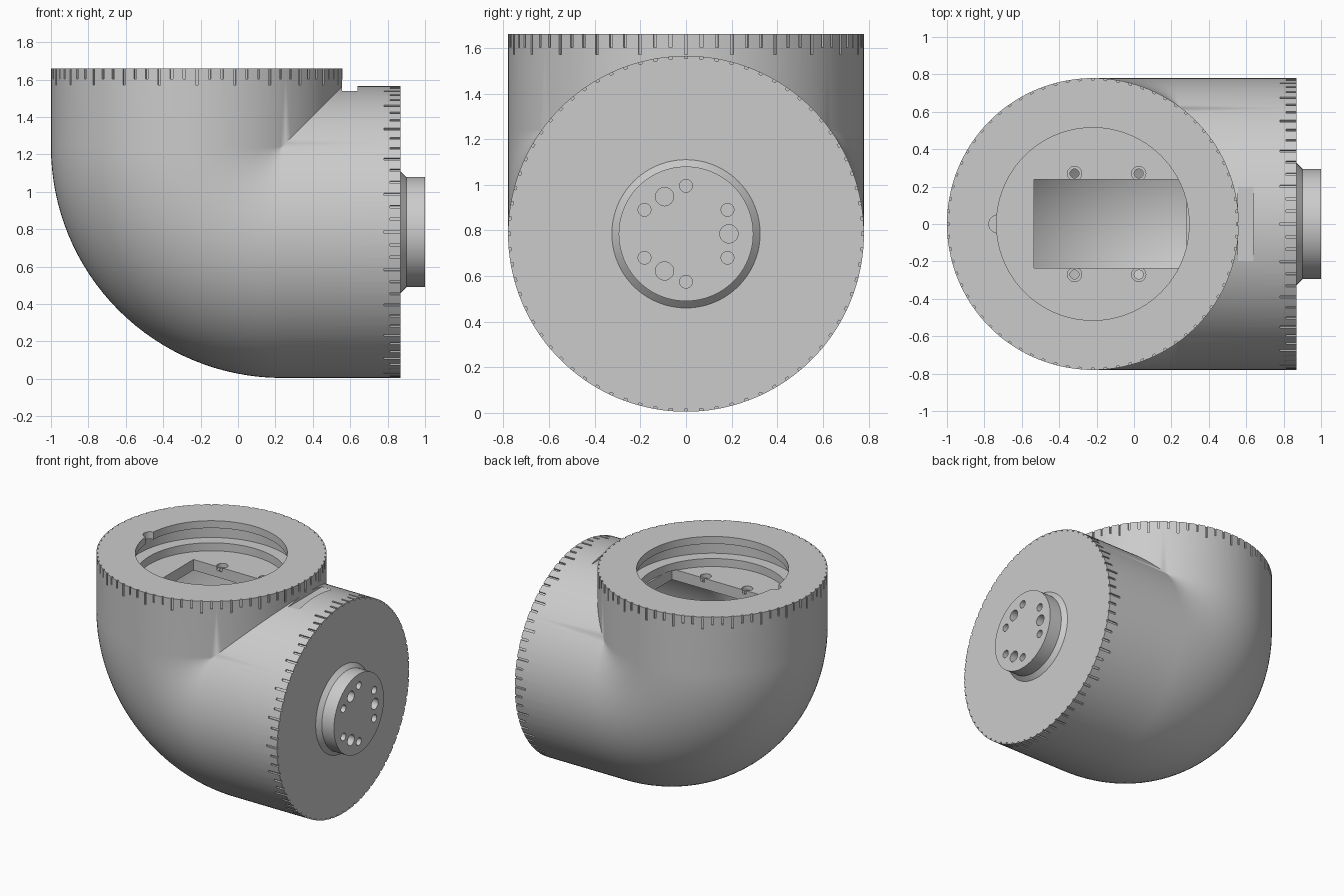
import bpy, bmesh, math
from mathutils import Matrix, Vector

if "Cube" in bpy.data.objects:
    bpy.data.objects.remove(bpy.data.objects["Cube"])

R = 0.78              # tube radius
AX, AZ = -0.22, 0.785  # vertical axis x, horizontal axis z
BEND = 0.455          # bend radius of the centre line
TOP, END = 1.66, 0.87
FLOOR = 1.435         # recessed floor in the top opening

grey = bpy.data.materials.new("light grey")
grey.diffuse_color = (0.6, 0.6, 0.6, 1)
grey.use_nodes = True
grey.node_tree.nodes["Principled BSDF"].inputs["Base Color"].default_value = grey.diffuse_color


def finish(name, bm):
    bmesh.ops.recalc_face_normals(bm, faces=bm.faces[:])
    mesh = bpy.data.meshes.new(name)
    bm.to_mesh(mesh)
    bm.free()
    mesh.materials.append(grey)
    obj = bpy.data.objects.new(name, mesh)
    bpy.context.collection.objects.link(obj)
    return obj


def skin(bm, rings):
    """Join rings of points into a closed skin with end caps."""
    rows = [[bm.verts.new(p) for p in ring] for ring in rings]
    n = len(rows[0])
    for a, b in zip(rows, rows[1:]):
        for i in range(n):
            j = (i + 1) % n
            bm.faces.new((a[i], a[j], b[j], b[i]))
    bm.faces.new(rows[0])
    bm.faces.new(rows[-1])


def lathe(bm, profile, matrix, n=64):
    """Revolve (radius, height) pairs about the local z axis."""
    skin(bm, [[matrix @ Vector((r * math.cos(2 * math.pi * i / n),
                                r * math.sin(2 * math.pi * i / n), h))
               for i in range(n)] for r, h in profile])


def box(bm, lo, hi, matrix=Matrix()):
    lo, hi = Vector(lo), Vector(hi)
    size = hi - lo
    m = matrix @ Matrix.Translation((lo + hi) / 2) @ Matrix.Diagonal((*size, 1))
    bmesh.ops.create_cube(bm, size=1, matrix=m)


def elbow(name, r, top, end, n=144, steps=32):
    """Right-angle tube with a mitred inner corner and a round outer bend."""
    ring_uy = [(r * math.cos(2 * math.pi * i / n), r * math.sin(2 * math.pi * i / n))
               for i in range(n)]
    cx, cz = AX + BEND, AZ + BEND
    rings = [[(AX + u, y, top) for u, y in ring_uy]]
    for k in range(steps + 1):
        t = math.pi / 2 * k / steps
        ring = []
        for u, y in ring_uy:
            d = BEND - u
            if d <= 0:
                ring.append((AX + u, y, min(AZ + u, top)))
            else:
                ring.append((cx - d * math.cos(t), y, cz - d * math.sin(t)))
        rings.append(ring)
    rings.append([(end, y, min(AZ + u, top)) for u, y in ring_uy])
    bm = bmesh.new()
    skin(bm, rings)
    bmesh.ops.remove_doubles(bm, verts=bm.verts[:], dist=1e-5)
    return finish(name, bm)


def cut(target, cutter):
    mod = target.modifiers.new("cut", 'BOOLEAN')
    mod.operation, mod.solver, mod.object = 'DIFFERENCE', 'EXACT', cutter
    bpy.context.view_layer.objects.active = target
    bpy.ops.object.modifier_apply(modifier=mod.name)
    bpy.data.objects.remove(cutter)


def smooth(obj):
    bpy.ops.object.select_all(action='DESELECT')
    obj.select_set(True)
    bpy.context.view_layer.objects.active = obj
    bpy.ops.object.shade_smooth_by_angle(angle=math.radians(25))


vertical = Matrix.Translation((AX, 0, 0))
horizontal = Matrix.Translation((0, 0, AZ)) @ Matrix.Rotation(math.pi / 2, 4, 'Y')

# Hollow elbow housing
housing = elbow("elbow_housing", R, TOP, END)
cut(housing, elbow("cavity_cutter", 0.70, FLOOR - 0.08, 0.80))

# Stepped round opening in the top
bm = bmesh.new()
lathe(bm, [(0.515, FLOOR), (0.515, 1.495), (0.60, 1.495), (0.60, 1.605),
           (0.515, 1.605), (0.515, 1.72)], vertical, 96)
cut(housing, finish("opening_cutter", bm))

# Half-round key notch in the lip
bm = bmesh.new()
lathe(bm, [(0.048, 1.55), (0.048, 1.72)], Matrix.Translation((-0.728, 0, 0)), 32)
cut(housing, finish("key_notch_cutter", bm))

# Rectangular window in the recessed floor
bm = bmesh.new()
box(bm, (-0.535, -0.235, 1.30), (0.28, 0.238, FLOOR + 0.005))
cut(housing, finish("window_cutter", bm))

# Four counterbored screw holes in the floor
bm = bmesh.new()
for x in (-0.318, 0.025):
    for y in (-0.27, 0.27):
        lathe(bm, [(0.024, 1.30), (0.024, 1.405), (0.038, 1.405), (0.038, 1.46)],
              Matrix.Translation((x, y, 0)), 32)
cut(housing, finish("screw_hole_cutter", bm))

# Flat slot on the horizontal tube beside the upright tube
bm = bmesh.new()
box(bm, (0.557, -0.197, 1.539), (0.64, 0.197, 1.60))
cut(housing, finish("slot_cutter", bm))

# Scale marks round both ends: every third one is longer
for name, frame, edge in (("top_mark_cutter", vertical, TOP),
                          ("end_mark_cutter", horizontal, END)):
    bm = bmesh.new()
    for i in range(72):
        length = 0.09 if i % 3 == 0 else 0.058
        box(bm, (R - 0.011, -0.007, edge - length), (R + 0.02, 0.007, edge + 0.02),
            frame @ Matrix.Rotation(math.radians(5 * i), 4, 'Z'))
    cut(housing, finish(name, bm))
smooth(housing)

# Output flange with a chamfered collar
bm = bmesh.new()
lathe(bm, [(0.325, END - 0.02), (0.325, END), (0.295, 0.90), (0.295, 1.0)],
      horizontal, 96)
flange = finish("output_flange", bm)

# Bolt holes: six small and three large
bm = bmesh.new()
holes = [(a, 0.21, 0.028) for a in range(30, 360, 60)]
holes += [(a, 0.188, 0.040) for a in (0, 120, 240)]
for angle, dist, radius in holes:
    a = math.radians(angle)
    place = Matrix.Translation((0, dist * math.cos(a), dist * math.sin(a))) @ horizontal
    lathe(bm, [(radius, 0.93), (radius, 1.03)], place, 32)
cut(flange, finish("bolt_hole_cutter", bm))
smooth(flange)
